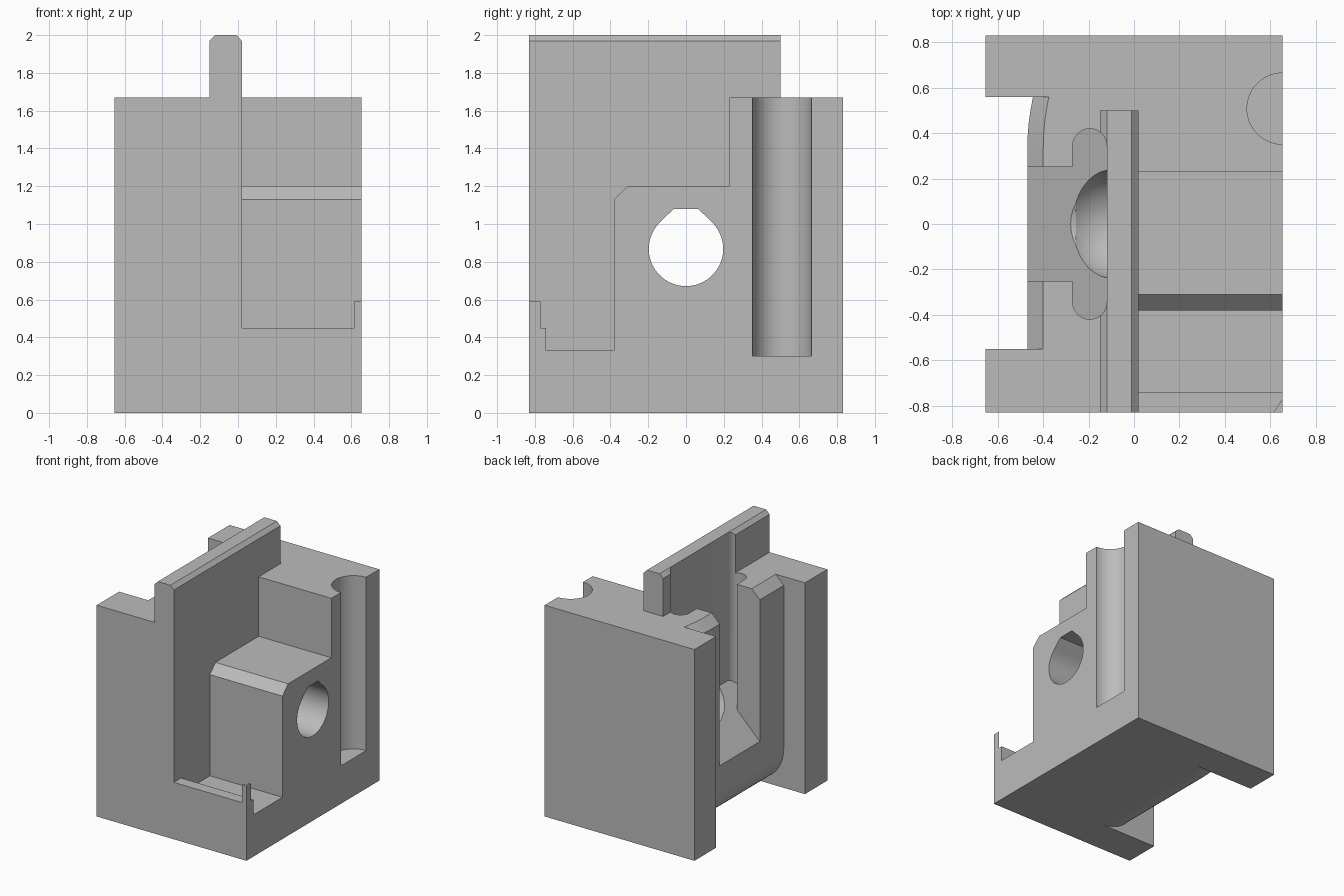
import bpy, bmesh
from math import sin, cos, pi, radians
from mathutils import Vector

if "Cube" in bpy.data.objects:
    bpy.data.objects.remove(bpy.data.objects["Cube"], do_unlink=True)

grey = bpy.data.materials.new("matte_grey")
grey.use_nodes = True
GREY = (0.5, 0.5, 0.5, 1)
grey.diffuse_color = GREY
grey.node_tree.nodes["Principled BSDF"].inputs["Base Color"].default_value = GREY


def loft(name, rings):
    """Solid skinned through matching rings of points, capped at both ends."""
    bm = bmesh.new()
    loops = [[bm.verts.new(p) for p in ring] for ring in rings]
    n = len(loops[0])
    for a, b in zip(loops, loops[1:]):
        for i in range(n):
            j = (i + 1) % n
            bm.faces.new((a[i], a[j], b[j], b[i]))
    bm.faces.new(loops[0])
    bm.faces.new(loops[-1])
    bmesh.ops.recalc_face_normals(bm, faces=bm.faces)
    mesh = bpy.data.meshes.new(name)
    bm.to_mesh(mesh)
    bm.free()
    ob = bpy.data.objects.new(name, mesh)
    bpy.context.collection.objects.link(ob)
    mesh.materials.append(grey)
    return ob


def prism(name, axis, lo, hi, profile):
    """Extrude a 2D profile along one axis."""
    def point(a, b, t):
        p = [a, b]
        p.insert("xyz".index(axis), t)
        return Vector(p)
    return loft(name, [[point(a, b, t) for a, b in profile] for t in (lo, hi)])


def rect(a0, b0, a1, b1):
    return [(a0, b0), (a1, b0), (a1, b1), (a0, b1)]


def arc(ca, cb, r, start, end, steps):
    turn = [radians(start + (end - start) * i / steps) for i in range(steps + 1)]
    return [(ca + r * cos(t), cb + r * sin(t)) for t in turn]


def combine(target, tool, operation="DIFFERENCE"):
    mod = target.modifiers.new("shape", "BOOLEAN")
    mod.operation, mod.object, mod.solver = operation, tool, "EXACT"
    bpy.context.view_layer.objects.active = target
    bpy.ops.object.modifier_apply(modifier=mod.name)
    bpy.data.objects.remove(tool, do_unlink=True)


W, D, H = 0.655, 0.83, 1.67

# Main block with the chamfered top rail
body = prism("housing_body", "z", 0, H, rect(-W, -D, W, D))
rail = prism("top_rail", "y", -D, 0.5, [
    (-0.15, 1.2), (0.02, 1.2), (0.02, 1.97), (-0.01, 2), (-0.12, 2), (-0.15, 1.97)])
combine(body, rail, "UNION")

# Stepped pocket on the left side, leaving a chamfered shoulder
combine(body, prism("pocket_cutter", "x", 0.02, 0.9, [
    (-0.95, 0.45), (-0.74, 0.45), (-0.74, 0.33), (-0.38, 0.33), (-0.38, 1.13),
    (-0.31, 1.2), (0.23, 1.2), (0.23, 2.2), (-0.95, 2.2)]))
corner = prism("corner_post", "z", 0.3, 0.59, [(0.615, -D), (W, -D), (W, -0.77)])
combine(body, corner, "UNION")

# Vertical half-round groove
combine(body, prism("groove_cutter", "z", 0.3, 1.8, arc(W, 0.508, 0.157, 0, 354, 59)))

# Recess in the right side: rounded foot, chamfered top, slight inward bend at the back
wall = [(-0.9, -0.1), (-0.165, -0.1)] + arc(-0.165, 0.31, 0.305, 270, 180, 16) + [
    (-0.47, 1.6), (-0.36, 1.71), (-0.9, 1.71)]
bend = [(-0.55, 0)] + [(0.33 + 0.23 * t, 0.025 * t * t) for t in (0, 0.25, 0.5, 0.75, 1)]
combine(body, loft("recess_cutter", [
    [Vector((x + shift, y, z)) for x, z in wall] for y, shift in bend]))

# Entry slot and wider round-ended slot, both with one sloping floor
combine(body, prism("slot_cutter", "y", -0.25, 0.25, [
    (-0.8, 0.15), (-0.2, 0.75), (-0.2, 2.2), (-0.8, 2.2)]))
stadium = arc(-0.195, 0.345, 0.075, 0, 180, 16) + arc(-0.195, -0.345, 0.075, 180, 360, 16)
combine(body, loft("wide_slot_cutter", [
    [Vector((x, y, x + 0.95)) for x, y in stadium],
    [Vector((x, y, 2.2)) for x, y in stadium]]))

# Through hole with a flattened teardrop top
combine(body, prism("hole_cutter", "x", -0.9, 0.9,
                    [(-0.065, 1.08)] + arc(0, 0.868, 0.197, 135, 405, 40) + [(0.065, 1.08)]))

# Spherical seat where the hole meets the slot
bpy.ops.mesh.primitive_uv_sphere_add(segments=48, ring_count=24, radius=0.24,
                                     location=(-0.12, 0, 0.868))
combine(body, bpy.context.object)

# Smooth curved walls, keep machined edges sharp
bpy.ops.object.select_all(action="DESELECT")
body.select_set(True)
bpy.context.view_layer.objects.active = body
bpy.ops.object.shade_smooth_by_angle(angle=radians(25))
